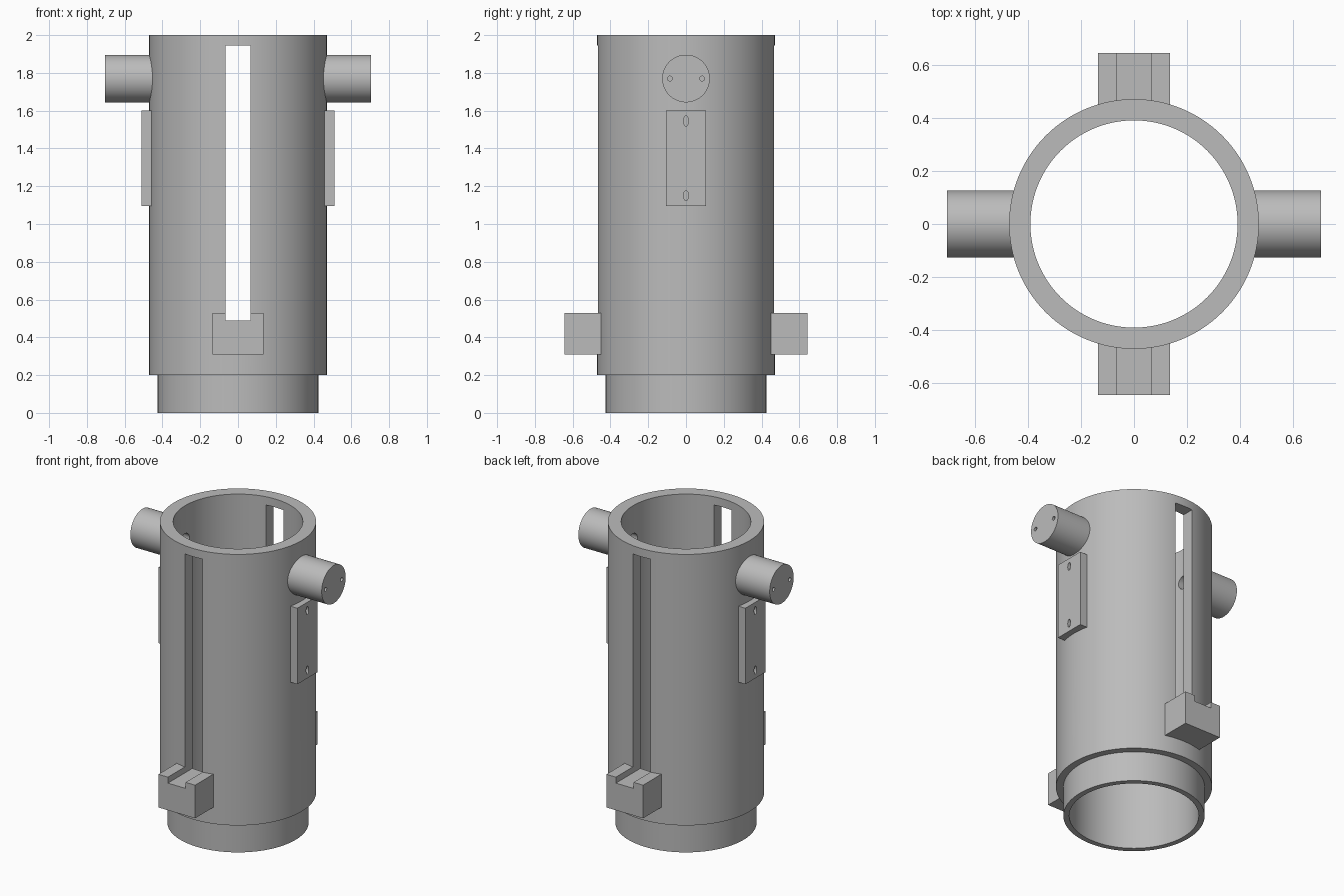
import bpy, bmesh, math
from mathutils import Matrix, Vector

if "Cube" in bpy.data.objects:
    bpy.data.objects.remove(bpy.data.objects["Cube"], do_unlink=True)

grey = bpy.data.materials.new("plain_grey")
grey.use_nodes = True
colour = (0.5, 0.5, 0.5, 1)
grey.diffuse_color = colour
grey.node_tree.nodes["Principled BSDF"].inputs["Base Color"].default_value = colour


def finish(name, bm):
    bmesh.ops.recalc_face_normals(bm, faces=bm.faces)
    mesh = bpy.data.meshes.new(name)
    bm.to_mesh(mesh)
    bm.free()
    mesh.materials.append(grey)
    obj = bpy.data.objects.new(name, mesh)
    bpy.context.collection.objects.link(obj)
    return obj


def box(name, low, high):
    low, high = Vector(low), Vector(high)
    bm = bmesh.new()
    bmesh.ops.create_cube(bm, size=1)
    for v in bm.verts:
        v.co = (low + high) / 2 + v.co * (high - low)
    return finish(name, bm)


def rod(name, x0, x1, y, z, radius, sides, stretch=1):
    """Cylinder lying along x; stretch makes its section a tall oval."""
    bm = bmesh.new()
    bmesh.ops.create_cone(bm, cap_ends=True, segments=sides, radius1=radius,
                          radius2=radius, depth=abs(x1 - x0),
                          matrix=Matrix.Rotation(math.pi / 2, 4, "Y"))
    for v in bm.verts:
        v.co = ((x0 + x1) / 2 + v.co.x, y + v.co.y, z + v.co.z * stretch)
    return finish(name, bm)


def cut(obj, cutters):
    bpy.context.view_layer.objects.active = obj
    for c in cutters:
        mod = obj.modifiers.new("cut", "BOOLEAN")
        mod.operation, mod.solver, mod.object = "DIFFERENCE", "EXACT", c
        bpy.ops.object.modifier_apply(modifier=mod.name)


def smooth(obj):
    bpy.ops.object.select_all(action="DESELECT")
    obj.select_set(True)
    bpy.context.view_layer.objects.active = obj
    bpy.ops.object.shade_smooth_by_angle(angle=math.radians(30))


def discard(objs):
    for o in objs:
        bpy.data.objects.remove(o, do_unlink=True)


PEG_Z = 1.77

# Stepped hollow tube, lathed from its wall section
bm = bmesh.new()
section = [(0.39, 0), (0.425, 0), (0.425, 0.2), (0.47, 0.2), (0.47, 2), (0.39, 2)]
ring = [bm.verts.new((r, 0, z)) for r, z in section]
edges = [bm.edges.new((a, b)) for a, b in zip(ring, ring[1:] + ring[:1])]
bmesh.ops.spin(bm, geom=ring + edges, axis=(0, 0, 1), cent=(0, 0, 0),
               angle=math.tau, steps=128, use_duplicate=False)
bmesh.ops.remove_doubles(bm, verts=bm.verts, dist=0.0001)
tube = finish("tube", bm)

# Long slots through front and back, and bores behind the pegs
slot = box("slot_cutter", (-0.065, -0.8, 0.49), (0.065, 0.8, 1.945))
bores = [rod("bore_cutter", s * 0.3, s * 0.6, 0, PEG_Z, 0.045, 24) for s in (-1, 1)]
cut(tube, [slot] + bores)
smooth(tube)

# Notched blocks below the slots
for side, s in (("front", -1), ("back", 1)):
    ys = sorted((s * 0.43, s * 0.643))
    block = box(side + "_block", (-0.135, ys[0], 0.31), (0.135, ys[1], 0.53))
    cut(block, [slot])

# Side pegs with two pin holes, and mounting plates with oval holes
for side, s in (("right", -1), ("left", 1)):
    peg = rod(side + "_peg", s * 0.42, s * 0.703, 0, PEG_Z, 0.126, 64)
    pins = [rod("pin_cutter", s * 0.6, s * 0.8, y, PEG_Z, 0.013, 16)
            for y in (-0.085, 0.085)]
    cut(peg, pins + bores)
    smooth(peg)
    xs = sorted((s * 0.44, s * 0.51))
    plate = box(side + "_plate", (xs[0], -0.105, 1.095), (xs[1], 0.105, 1.6))
    ovals = [rod("oval_cutter", s * 0.46, s * 0.6, 0, z, 0.013, 20, 2.1)
             for z in (1.15, 1.545)]
    cut(plate, ovals)
    cut(tube, ovals)
    smooth(plate)
    discard(pins + ovals)

discard([slot] + bores)
smooth(tube)
